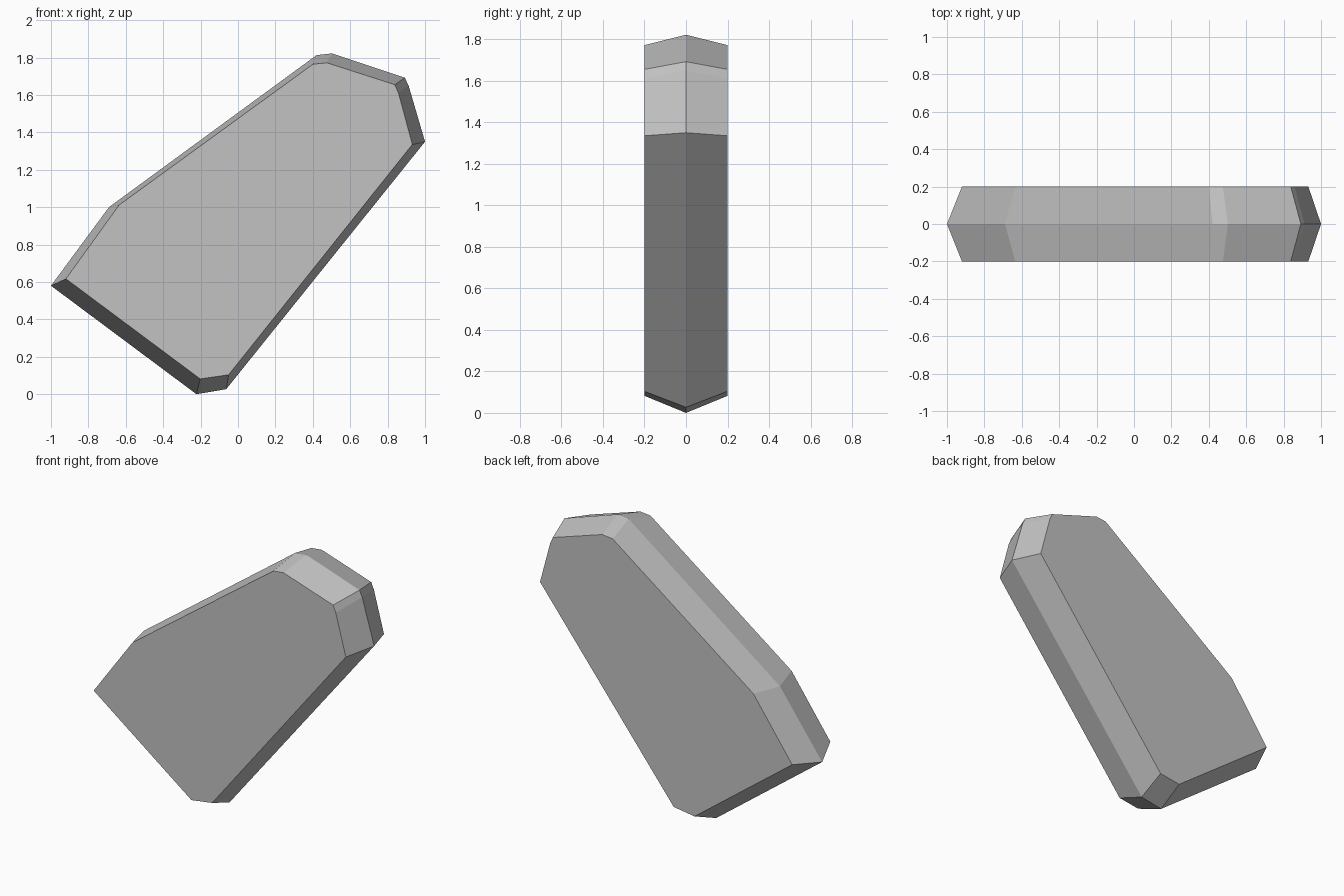
import bpy
import bmesh

cube = bpy.data.objects.get("Cube")
if cube:
    bpy.data.objects.remove(cube, do_unlink=True)

HALF_DEPTH = 0.2

# Slab outline at the middle ridge, as (x, z)
RIDGE = [(-1.0, 0.58), (-0.69, 1.0), (0.42, 1.813), (0.502, 1.822), (0.892, 1.692),
         (0.912, 1.65), (1.0, 1.35), (-0.063, 0.027), (-0.222, 0.0)]
# Slightly smaller outline of the flat front and back faces
FACE = [(-0.92, 0.617), (-0.635, 1.012), (0.40, 1.764), (0.475, 1.772), (0.838, 1.655),
        (0.858, 1.61), (0.932, 1.335), (-0.05, 0.104), (-0.202, 0.082)]

# Plain grey material
grey = bpy.data.materials.new("plain_grey")
grey.use_nodes = True
color = (0.54, 0.54, 0.54, 1)
grey.diffuse_color = color
grey.node_tree.nodes["Principled BSDF"].inputs["Base Color"].default_value = color

# Front, ridge and back outlines joined into one closed slab
bm = bmesh.new()
rings = [[bm.verts.new((x, y, z)) for x, z in outline]
         for outline, y in ((FACE, -HALF_DEPTH), (RIDGE, 0), (FACE, HALF_DEPTH))]
count = len(RIDGE)
for near, far in zip(rings, rings[1:]):
    for i in range(count):
        j = (i + 1) % count
        bm.faces.new((near[i], near[j], far[j], far[i]))
bm.faces.new(rings[0])
bm.faces.new(rings[-1])
bmesh.ops.recalc_face_normals(bm, faces=bm.faces[:])

mesh = bpy.data.meshes.new("bevelled_slab")
bm.to_mesh(mesh)
bm.free()
mesh.materials.append(grey)
slab = bpy.data.objects.new("bevelled_slab", mesh)
bpy.context.collection.objects.link(slab)
